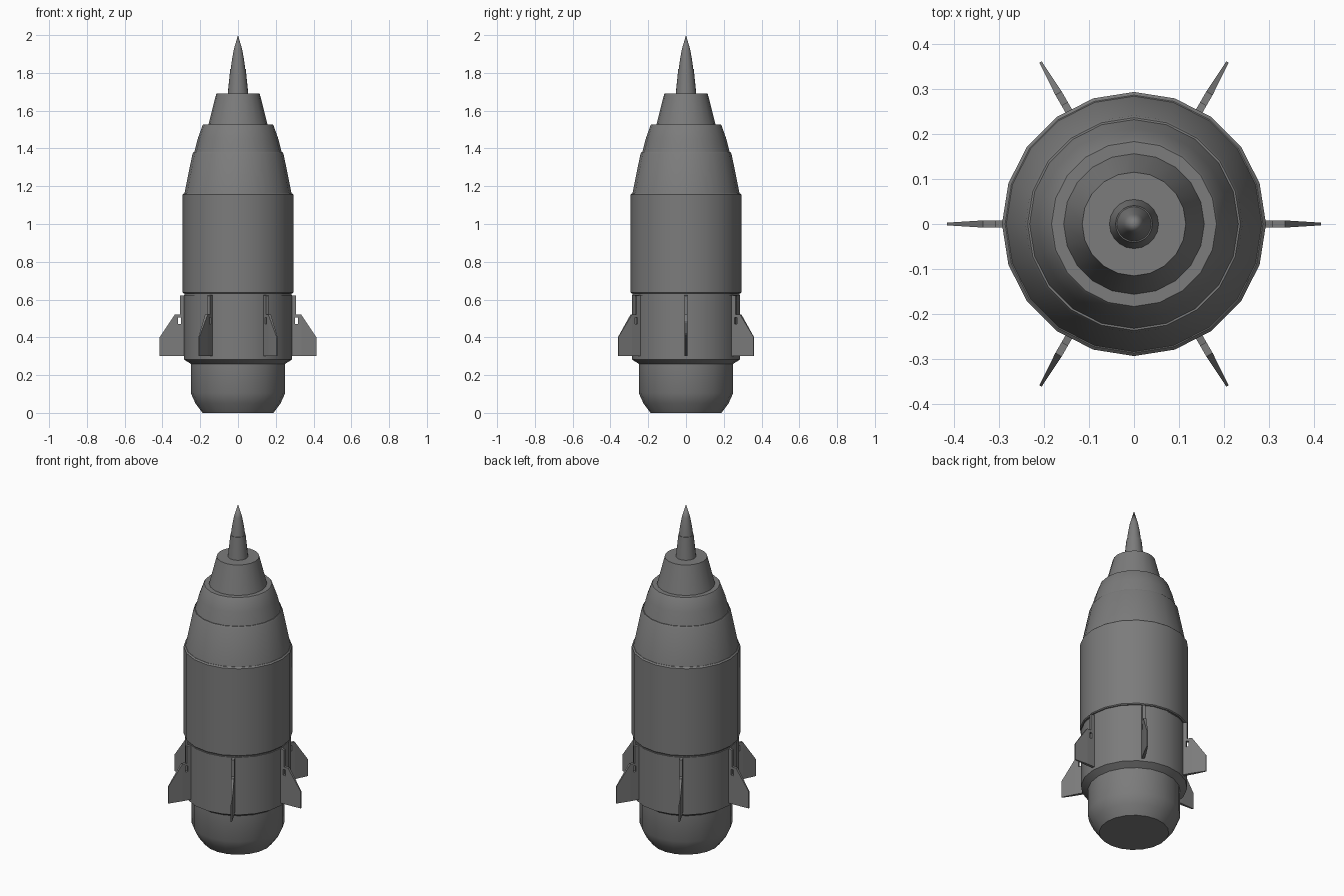
import bpy
import bmesh
from math import sin, cos, pi, radians

cube = bpy.data.objects.get("Cube")
if cube:
    bpy.data.objects.remove(cube, do_unlink=True)

GREY = (0.2, 0.2, 0.2, 1.0)
grey = bpy.data.materials.new("plain grey")
grey.use_nodes = True
grey.diffuse_color = GREY
grey.node_tree.nodes["Principled BSDF"].inputs["Base Color"].default_value = GREY


def finish(name, bm, smooth):
    bmesh.ops.recalc_face_normals(bm, faces=bm.faces)
    mesh = bpy.data.meshes.new(name)
    bm.to_mesh(mesh)
    bm.free()
    mesh.materials.append(grey)
    ob = bpy.data.objects.new(name, mesh)
    bpy.context.collection.objects.link(ob)
    if smooth:
        bpy.ops.object.select_all(action="DESELECT")
        ob.select_set(True)
        bpy.context.view_layer.objects.active = ob
        bpy.ops.object.shade_smooth_by_angle(angle=radians(30))
    return ob


def lathe(name, profile, sides=20):
    """Closed turned part from (radius, height) points, listed bottom to top."""
    bm = bmesh.new()
    rings = []
    for r, z in profile:
        count = sides if r > 0 else 1
        rings.append([bm.verts.new((r * cos(2 * pi * i / sides), r * sin(2 * pi * i / sides), z))
                      for i in range(count)])
    for low, high in zip(rings, rings[1:]):
        for i in range(sides):
            j = (i + 1) % sides
            if len(high) == 1:
                bm.faces.new((low[i], low[j], high[0]))
            else:
                bm.faces.new((low[i], low[j], high[j], high[i]))
    bm.faces.new(rings[0])
    if len(rings[-1]) > 1:
        bm.faces.new(rings[-1])
    return finish(name, bm, True)


def half_thickness(x):
    return 0.008 - 0.005 * max(0, x - 0.335) / 0.08


def fin(name, angle):
    """Fin with a thick rail, a small slot and a blade thinning outwards."""
    rail = [(0.27, 0.3), (0.308, 0.3), (0.308, 0.47), (0.301, 0.47),
            (0.301, 0.505), (0.308, 0.505), (0.308, 0.62), (0.27, 0.625)]
    web = [(0.308, 0.3), (0.335, 0.3), (0.335, 0.52), (0.308, 0.52),
           (0.308, 0.505), (0.317, 0.505), (0.317, 0.47), (0.308, 0.47)]
    blade = [(0.335, 0.3), (0.415, 0.3), (0.415, 0.4), (0.335, 0.52)]
    bm = bmesh.new()
    for outline in (rail, web, blade):
        sides = [[bm.verts.new((x, s * half_thickness(x), z)) for x, z in outline]
                 for s in (-1, 1)]
        for side in sides:
            bm.faces.new(side)
        n = len(outline)
        for i in range(n):
            j = (i + 1) % n
            # The joints between neighbouring pieces stay open inside
            joint = outline[i][0] == outline[j][0] == 0.335
            if not joint:
                bm.faces.new((sides[0][i], sides[0][j], sides[1][j], sides[1][i]))
    bmesh.ops.remove_doubles(bm, verts=bm.verts, dist=0.0001)
    ob = finish(name, bm, False)
    ob.rotation_euler.z = angle


# Body sections, from the base up
lathe("engine_base", [(0.188, 0), (0.225, 0.05), (0.25, 0.105), (0.25, 0.265)])
lathe("lower_body", [(0.25, 0.26), (0.287, 0.283), (0.287, 0.625)])
lathe("body_joint", [(0.282, 0.62), (0.282, 0.64)])
lathe("middle_body", [(0.288, 0.633), (0.293, 0.638), (0.293, 1.155), (0.286, 1.162)])
lathe("lower_cone", [(0.284, 1.16), (0.241, 1.372), (0.236, 1.38)])
lathe("upper_cone", [(0.233, 1.375), (0.212, 1.455), (0.188, 1.522), (0.183, 1.528)])
lathe("collar", [(0.158, 1.52), (0.115, 1.69)])
lathe("spike_base", [(0.055, 1.685), (0.041, 1.82)])
lathe("spike_tip", [(0.039, 1.815), (0.032, 1.87), (0.022, 1.925), (0.0, 2.0)])

# Six fins around the lower body
for k in range(6):
    fin(f"fin_{k + 1}", k * pi / 3)
